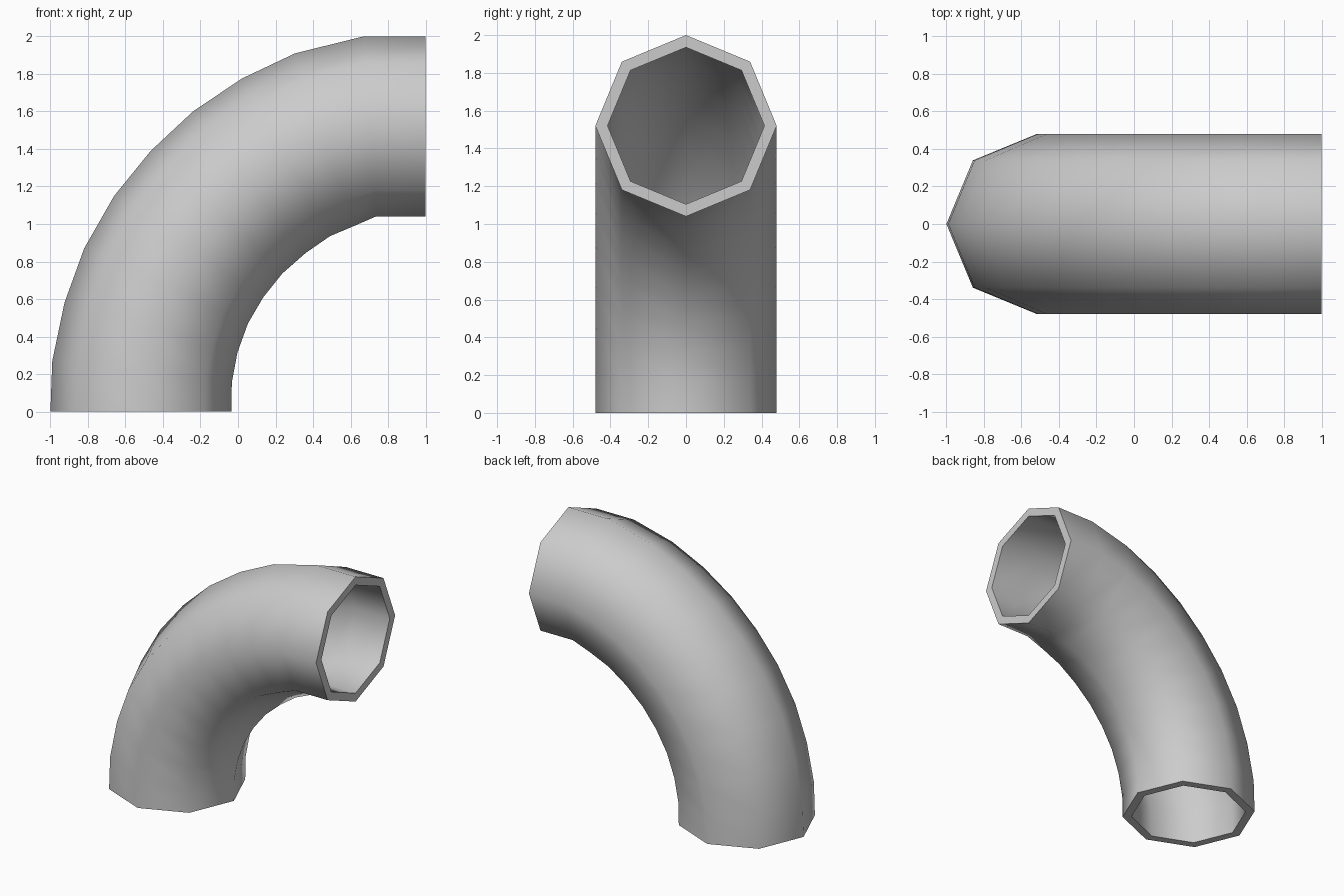
import bpy, bmesh, math
from mathutils import Vector

if "Cube" in bpy.data.objects:
    bpy.data.objects.remove(bpy.data.objects["Cube"])

SIDES = 8
HALF_WIDTH = 0.48
BORE = 0.865  # bore radius relative to the outer radius

# Each ring of the bend: outer-curve point (x, z) and inner-curve point (x, z)
rings = [
    ((-1.00, 0.00), (-0.035, 0.00)),
    ((-0.99, 0.27), (-0.033, 0.155)),
    ((-0.925, 0.58), (-0.003, 0.315)),
    ((-0.82, 0.87), (0.053, 0.47)),
    ((-0.66, 1.15), (0.135, 0.61)),
    ((-0.465, 1.39), (0.235, 0.735)),
    ((-0.24, 1.60), (0.36, 0.845)),
    ((0.02, 1.775), (0.49, 0.935)),
    ((0.305, 1.91), (0.62, 0.99)),
    ((0.67, 2.00), (0.735, 1.04)),
    ((1.00, 2.00), (1.00, 1.04)),
]


def add_ring(bm, outer, inner, scale):
    """Octagonal ring spanning the outer and inner curve of the bend."""
    a = Vector((outer[0], 0, outer[1]))
    b = Vector((inner[0], 0, inner[1]))
    centre, arm = (a + b) / 2, (a - b) / 2 * scale
    side = Vector((0, HALF_WIDTH * scale, 0))
    angles = [2 * math.pi * i / SIDES for i in range(SIDES)]
    return [bm.verts.new(centre + arm * math.cos(t) + side * math.sin(t)) for t in angles]


# Closed loop of rings: along the outside, then back through the bore
bm = bmesh.new()
loops = [add_ring(bm, o, i, 1.0) for o, i in rings]
loops += [add_ring(bm, o, i, BORE) for o, i in reversed(rings)]
for k, ring in enumerate(loops):
    nxt = loops[(k + 1) % len(loops)]
    for i in range(SIDES):
        j = (i + 1) % SIDES
        bm.faces.new((ring[i], ring[j], nxt[j], nxt[i]))
bmesh.ops.recalc_face_normals(bm, faces=bm.faces)

mesh = bpy.data.meshes.new("pipe_elbow")
bm.to_mesh(mesh)
bm.free()
pipe = bpy.data.objects.new("pipe_elbow", mesh)
bpy.context.collection.objects.link(pipe)

# Smooth around the tube, sharp at the open rims
bpy.context.view_layer.objects.active = pipe
pipe.select_set(True)
bpy.ops.object.shade_smooth_by_angle(angle=math.radians(60))
